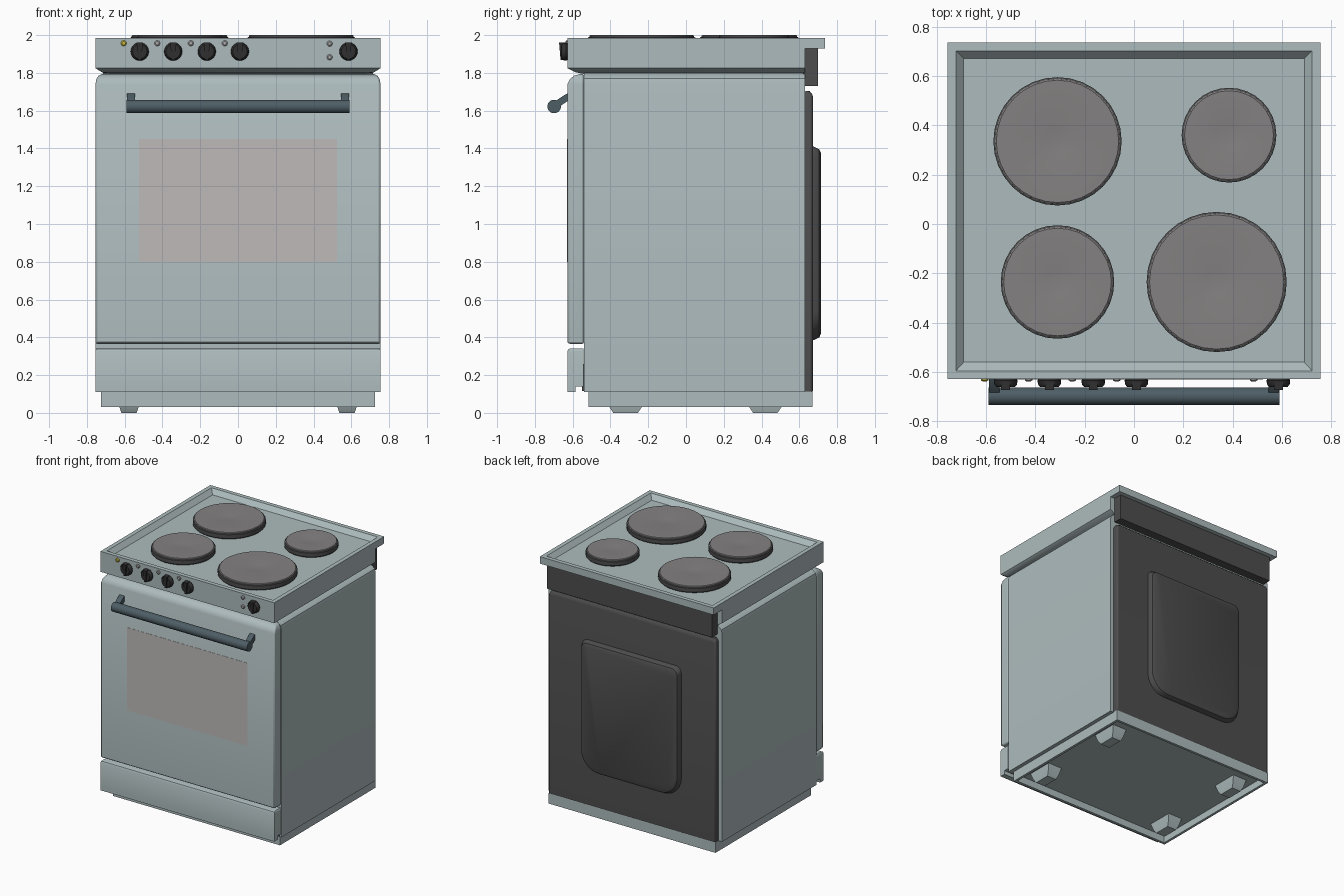
import bpy, bmesh
from math import sin, cos, pi, radians
from mathutils import Vector

if "Cube" in bpy.data.objects:
    bpy.data.objects.remove(bpy.data.objects["Cube"])


def material(name, rgb):
    m = bpy.data.materials.new(name)
    m.diffuse_color = (*rgb, 1)
    m.use_nodes = True
    m.node_tree.nodes["Principled BSDF"].inputs["Base Color"].default_value = m.diffuse_color
    return m


ENAMEL = material("enamel", (0.42, 0.50, 0.51))
DARK = material("dark_metal", (0.075, 0.075, 0.075))
STEEL = material("handle_steel", (0.075, 0.11, 0.13))
GLASS = material("window_glass", (0.52, 0.49, 0.49))
IRON = material("hotplate_iron", (0.23, 0.22, 0.22))
BLACK = material("knob_black", (0.03, 0.03, 0.03))
LAMP = material("lamp_grey", (0.4, 0.4, 0.4))
YELLOW = material("lamp_yellow", (0.6, 0.5, 0.05))


def loft(name, rings, mat, bevel=0):
    """Skin a list of equal-length point rings, capped at both ends."""
    bm = bmesh.new()
    vs = [[bm.verts.new(p) for p in ring] for ring in rings]
    n = len(vs[0])
    for a, b in zip(vs, vs[1:]):
        for i in range(n):
            j = (i + 1) % n
            bm.faces.new((a[i], a[j], b[j], b[i]))
    bm.faces.new(vs[0][::-1])
    bm.faces.new(vs[-1])
    bmesh.ops.recalc_face_normals(bm, faces=bm.faces)
    me = bpy.data.meshes.new(name)
    bm.to_mesh(me)
    bm.free()
    me.materials.append(mat)
    ob = bpy.data.objects.new(name, me)
    bpy.context.collection.objects.link(ob)
    if bevel:
        mod = ob.modifiers.new("bevel", 'BEVEL')
        mod.width, mod.segments = bevel, 2
        mod.limit_method, mod.angle_limit = 'ANGLE', radians(50)
    bpy.ops.object.select_all(action='DESELECT')
    ob.select_set(True)
    bpy.context.view_layer.objects.active = ob
    bpy.ops.object.shade_smooth_by_angle(angle=radians(35))
    return ob


def stack(name, levels, mat, cx=0, bevel=0):
    """Stacked rectangles: (z, half width, y front, y back)."""
    return loft(name, [[(cx - w, a, z), (cx + w, a, z), (cx + w, b, z), (cx - w, b, z)]
                       for z, w, a, b in levels], mat, bevel)


def lathe(name, profile, origin, axis, mat, n=32):
    """Turn (radius, distance) pairs about an axis through origin."""
    ax = Vector(axis)
    u = ax.orthogonal().normalized()
    v = ax.cross(u)
    o = Vector(origin)
    return loft(name, [[o + ax * h + (u * cos(2 * pi * i / n) + v * sin(2 * pi * i / n)) * r
                        for i in range(n)] for r, h in profile], mat)


# Main cabinet with shoulders drawn in under the hob
stack("cabinet", [(.11, .755, -.54, .63), (1.74, .755, -.54, .63), (1.77, .748, -.54, .63),
                  (1.79, .725, -.54, .63), (1.80, .69, -.54, .63)], ENAMEL)

# Hob: chamfered underside, rear overhang, raised rim and sunken floor
stack("hob", [(1.795, .68, -.54, .63), (1.803, .72, -.585, .63), (1.825, .755, -.628, .63),
              (1.93, .755, -.628, .63), (1.93, .755, -.628, .735), (1.985, .755, -.628, .735),
              (1.985, .722, -.595, .702), (1.95, .69, -.56, .67)], ENAMEL)

# Plinth, hollow underneath, with tapered feet
stack("plinth", [(.112, .725, -.515, .67), (.03, .725, -.515, .67),
                 (.03, .705, -.495, .65), (.085, .705, -.495, .65)], ENAMEL)
for x in (-.577, .577):
    for y in (-.32, .42):
        stack("foot", [(0, .04, y - .065, y + .065), (.03, .05, y - .085, y + .085),
                       (.086, .062, y - .105, y + .105)], ENAMEL, cx=x)

# Oven door with rounded top and edges
stack("oven_door", [(.365, .753, -.62, -.54), (.375, .755, -.628, -.54), (1.74, .755, -.628, -.54),
                    (1.767, .75, -.615, -.54), (1.785, .738, -.592, -.54), (1.795, .72, -.56, -.54)],
      ENAMEL, bevel=.012)
stack("door_window", [(.80, .523, -.6295, -.60), (1.45, .523, -.6295, -.60)], GLASS)

# Storage drawer front and its rear runner
stack("drawer_front", [(.11, .755, -.628, -.585), (.14, .755, -.628, -.585), (.14, .755, -.628, -.543),
                       (.325, .755, -.628, -.543), (.338, .752, -.622, -.543),
                       (.342, .748, -.61, -.543)], ENAMEL)
stack("drawer_backing", [(.115, .74, -.55, -.525), (.26, .74, -.55, -.525)], DARK)

# Door handle: round bar on two angled brackets
lathe("handle_bar", [(.036, -.59), (.036, .59)], (0, -.698, 1.622), (1, 0, 0), STEEL, 20)
bracket = [(-.705, 1.63), (-.68, 1.658), (-.64, 1.685), (-.62, 1.695), (-.62, 1.655), (-.68, 1.615)]
for s in (-1, 1):
    loft("handle_bracket", [[(s * x, y, z) for y, z in bracket] for x in (.545, .588)], STEEL)

# Hotplates: dark rim ring and shallow dished plate
for x, y, r in ((-.31, .335, .26), (.385, .36, .192), (-.31, -.235, .23), (.335, -.235, .284)):
    lathe("hotplate_rim", [(r - .012, 1.945), (r, 1.958), (r, 1.987), (r - .01, 1.993)],
          (x, y, 0), (0, 0, 1), DARK)
    lathe("hotplate", [(r - .006, 1.96), (r - .007, 1.996), (r - .012, 2.0), (.075, 2.0),
                       (.05, 1.997), (.01, 1.996)], (x, y, 0), (0, 0, 1), IRON)

# Control knobs with a raised wedge grip
for x in (-.52, -.343, -.165, .01, .585):
    lathe("knob", [(.042, -.005), (.048, .006), (.046, .022), (.038, .032)],
          (x, -.628, 1.913), (0, -1, 0), BLACK, 24)
    stack("knob_grip", [(1.868, .008, -.664, -.64), (1.89, .011, -.666, -.64),
                        (1.94, .014, -.670, -.64), (1.96, .018, -.672, -.64)], BLACK, cx=x)

# Indicator lamps
for x, z in ((-.605, 1.957), (-.427, 1.957), (-.25, 1.957), (-.07, 1.957), (.485, 1.955), (.485, 1.883)):
    lathe("lamp", [(.015, -.005), (.015, .005), (.009, .010)], (x, -.628, z), (0, -1, 0),
          YELLOW if x < -.5 else LAMP, 16)

# Rear vent box and rear cover
stack("rear_vent_box", [(1.73, .715, .62, .70), (1.932, .715, .62, .70)], DARK)
stack("rear_cover", [(.105, .725, .62, .672), (1.675, .725, .62, .672), (1.69, .718, .62, .667),
                     (1.703, .705, .62, .655)], DARK, bevel=.012)


def bulge_outline(y, inset):
    """Rounded rectangle with larger lower corners."""
    w, z0, z1 = .43 - inset, .385 + inset, 1.41 - inset
    pts = []
    for k, (sx, sz, r) in enumerate(((1, 1, .05), (-1, 1, .05), (-1, -1, .15), (1, -1, .15))):
        cx, cz = sx * (w - r), (z1 - r if sz > 0 else z0 + r)
        for i in range(7):
            a = pi / 2 * (k + i / 6)
            pts.append((cx + r * cos(a), y, cz + r * sin(a)))
    return pts


# Raised panel on the rear cover
loft("rear_bulge", [bulge_outline(.66, 0), bulge_outline(.675, 0), bulge_outline(.705, .014),
                    bulge_outline(.715, .035)], DARK)
